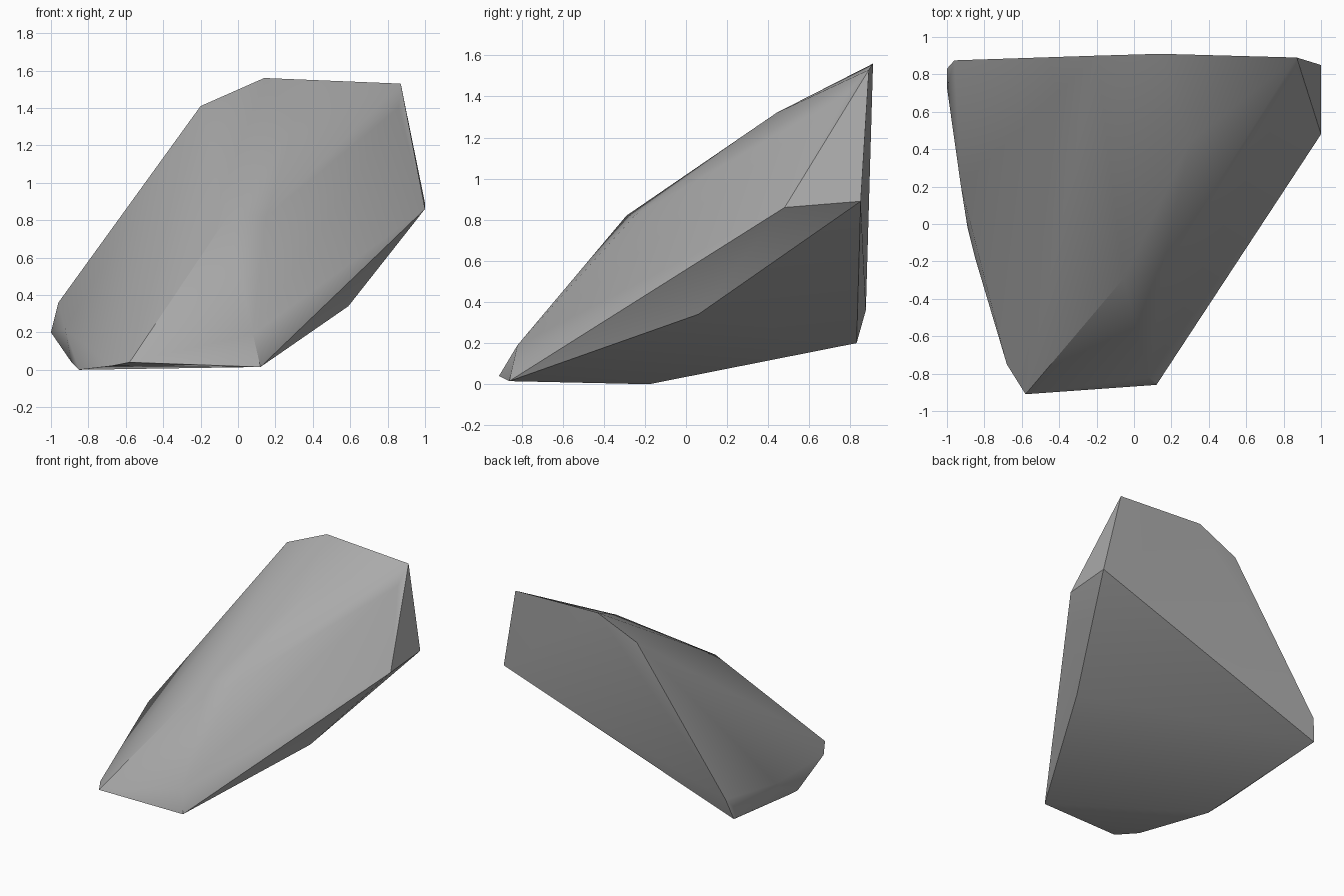
import bpy
import bmesh
import math

default_cube = bpy.data.objects.get("Cube")
if default_cube:
    bpy.data.objects.remove(default_cube, do_unlink=True)

# Corners of the chiselled boulder, grouped by side
back_rim = [(0.14, 0.91, 1.56), (0.87, 0.89, 1.53), (1, 0.85, 0.89),
            (-1, 0.83, 0.2), (-0.96, 0.875, 0.36), (-0.2, 0.9, 1.41)]
upper_ridges = [(0.86, 0.77, 1.4), (0.3, 0.44, 1.32),
                (-0.055, -0.29, 0.82), (0.15, -0.25, 0.82)]
front_lip = [(0.12, -0.86, 0.015), (0.08, -0.82, 0.19), (-0.58, -0.91, 0.04)]
left_flank = [(1, 0.48, 0.86), (0.59, 0.06, 0.34)]
right_flank = [(-0.68, -0.75, 0.02), (-0.89, -0.02, 0.04),
               (-0.925, 0.2, 0.22), (-1, 0.73, 0.2)]
underside = [(-0.85, -0.18, 0)]

# Stone colour
stone = bpy.data.materials.new("grey_stone")
stone.use_nodes = True
colour = (0.4, 0.4, 0.4, 1)
stone.diffuse_color = colour
shader = stone.node_tree.nodes["Principled BSDF"]
shader.inputs["Base Color"].default_value = colour
shader.inputs["Roughness"].default_value = 0.9

# Wrap the corners in a closed faceted shell
bm = bmesh.new()
for corner in back_rim + upper_ridges + front_lip + left_flank + right_flank + underside:
    bm.verts.new(corner)
hull = bmesh.ops.convex_hull(bm, input=bm.verts)
loose = [v for v in bm.verts if not v.link_faces]
bmesh.ops.delete(bm, geom=loose, context='VERTS')
bmesh.ops.dissolve_limit(bm, angle_limit=math.radians(2),
                         verts=bm.verts, edges=bm.edges)
bmesh.ops.recalc_face_normals(bm, faces=bm.faces)
mesh = bpy.data.meshes.new("boulder")
bm.to_mesh(mesh)
bm.free()
mesh.materials.append(stone)

boulder = bpy.data.objects.new("boulder", mesh)
bpy.context.collection.objects.link(boulder)

# Soft shading across shallow facets, crisp chiselled rims
bpy.ops.object.select_all(action='DESELECT')
boulder.select_set(True)
bpy.context.view_layer.objects.active = boulder
bpy.ops.object.shade_smooth_by_angle(angle=math.radians(35))
